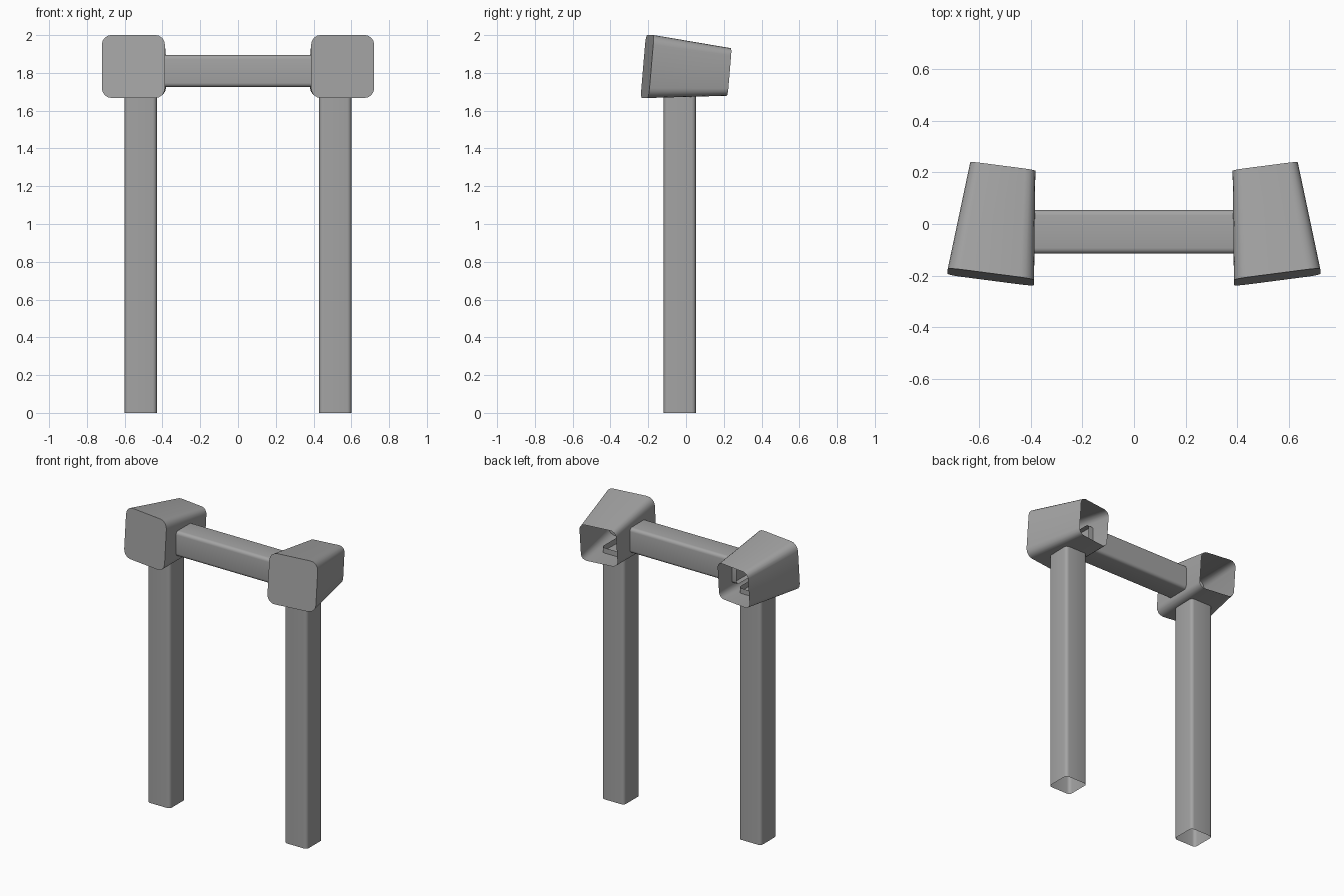
import bpy, bmesh
from math import sin, cos, pi
from mathutils import Vector

cube = bpy.data.objects.get("Cube")
if cube:
    bpy.data.objects.remove(cube, do_unlink=True)

GREY = (0.37, 0.37, 0.37)
grey = bpy.data.materials.new("plain grey")
grey.use_nodes = True
grey.diffuse_color = (*GREY, 1)
grey.node_tree.nodes["Principled BSDF"].inputs["Base Color"].default_value = (*GREY, 1)


def rounded_square(half, radius, steps=4):
    """Points of a square outline with rounded corners, centred on zero."""
    points = []
    inner = half - radius
    for corner, (sx, sy) in enumerate([(1, 1), (-1, 1), (-1, -1), (1, -1)]):
        for i in range(steps + 1):
            a = (corner + i / steps) * pi / 2
            points.append((sx * inner + radius * cos(a), sy * inner + radius * sin(a)))
    return points


def shell(name, start, end, cap_start=False):
    """Thin shell bridging two rings, optionally closed at the first one."""
    bm = bmesh.new()
    a = [bm.verts.new(p) for p in start]
    b = [bm.verts.new(p) for p in end]
    n = len(a)
    for i in range(n):
        j = (i + 1) % n
        bm.faces.new((a[i], a[j], b[j], b[i]))
    if cap_start:
        bm.faces.new(a[::-1])
    # Point every face away from the axis of the shell
    bm.normal_update()
    middle = sum((v.co for v in bm.verts), Vector()) / len(bm.verts)
    for f in bm.faces:
        if f.normal.dot(f.calc_center_median() - middle) < 0:
            f.normal_flip()
    mesh = bpy.data.meshes.new(name)
    bm.to_mesh(mesh)
    bm.free()
    mesh.materials.append(grey)
    obj = bpy.data.objects.new(name, mesh)
    bpy.context.collection.objects.link(obj)
    bpy.ops.object.select_all(action="DESELECT")
    obj.select_set(True)
    bpy.context.view_layer.objects.active = obj
    bpy.ops.object.shade_smooth_by_angle()
    return obj


def head_ring(side, x, y, z, half, radius):
    """Upright ring, leaning slightly outward and upward."""
    return [(side * (x + u), y + 0.13 * u + 0.085 * w, z + w)
            for u, w in rounded_square(half, radius)]


bar = rounded_square(0.085, 0.022)
AXIS_Y = -0.033

for label, side in (("left", 1), ("right", -1)):
    # Tapered head, closed in front and open behind
    shell(label + "_head",
          head_ring(side, 0.554, -0.205, 1.834, 0.167, 0.052),
          head_ring(side, 0.508, 0.215, 1.805, 0.126, 0.039), cap_start=True)
    # Hollow upright post
    shell(label + "_post",
          [(side * 0.515 + u, AXIS_Y + w, 0) for u, w in bar],
          [(side * 0.515 + u, AXIS_Y + w, 1.71) for u, w in bar])

# Hollow crossbar between the heads
shell("crossbar",
      [(-0.42, AXIS_Y + 0.003 + u, 1.81 + w) for u, w in bar],
      [(0.42, AXIS_Y + 0.003 + u, 1.81 + w) for u, w in bar])
